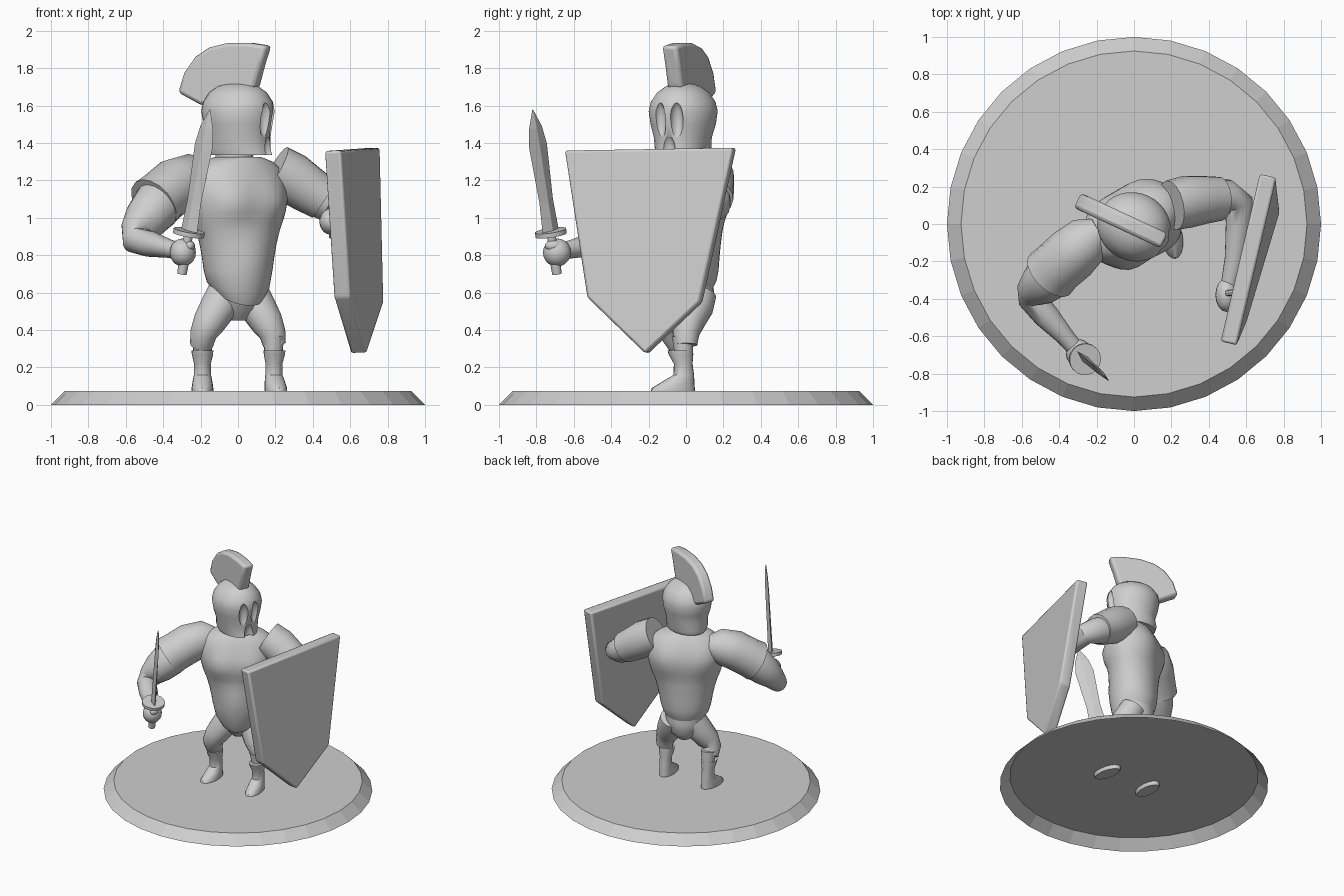
import bpy, bmesh, math
from mathutils import Vector, Matrix

cube = bpy.data.objects.get("Cube")
if cube:
    bpy.data.objects.remove(cube, do_unlink=True)

stone = bpy.data.materials.new("plain grey")
stone.use_nodes = True
GREY = (0.62, 0.62, 0.62, 1)
stone.diffuse_color = GREY
stone.node_tree.nodes["Principled BSDF"].inputs["Base Color"].default_value = GREY
parts = []


def finish(name, bm, bevel=0):
    bmesh.ops.recalc_face_normals(bm, faces=bm.faces)
    mesh = bpy.data.meshes.new(name)
    bm.to_mesh(mesh)
    bm.free()
    mesh.materials.append(stone)
    ob = bpy.data.objects.new(name, mesh)
    bpy.context.collection.objects.link(ob)
    if bevel:
        mod = ob.modifiers.new("edge", 'BEVEL')
        mod.width, mod.segments = bevel, 2
    parts.append(ob)
    return ob


def skin(name, rings, bevel=0, floor=True):
    """Bridge rings of points and cap the ends."""
    bm = bmesh.new()
    loops = [[bm.verts.new(p) for p in ring] for ring in rings]
    n = len(loops[0])
    for a, b in zip(loops, loops[1:]):
        for i in range(n):
            j = (i + 1) % n
            bm.faces.new((a[i], a[j], b[j], b[i]))
    if floor:
        bm.faces.new(loops[0])
    bm.faces.new(loops[-1])
    return finish(name, bm, bevel)


def loft(name, rows, frame=Matrix(), sides=20, dip=0, bumps=(), floor=True):
    """Stack ellipses given as (z, half width, half depth, y offset)."""
    rings = []
    for k, (z, rx, ry, cy) in enumerate(rows):
        ring = []
        for i in range(sides):
            a = math.tau * i / sides
            out = Vector((math.cos(a), math.sin(a), 0))
            drop = dip * max(0, -out.y) if k < 2 else 0
            p = Vector((rx * out.x, cy + ry * out.y, z - drop))
            for centre, height, radius in bumps:
                d = (p - Vector(centre)).length / radius
                p = p + out * height * math.exp(-d * d)
            ring.append(frame @ p)
        rings.append(ring)
    return skin(name, rings, floor=floor)


def tube(name, rows, sides=16):
    """Sweep a circle along (x, y, z, radius) points."""
    pts = [Vector(r[:3]) for r in rows]
    rings, quat, last = [], None, None
    for k, p in enumerate(pts):
        t = (pts[min(k + 1, len(pts) - 1)] - pts[max(k - 1, 0)]).normalized()
        quat = t.to_track_quat('Z', 'Y') if quat is None else last.rotation_difference(t) @ quat
        last = t
        rings.append([p + quat @ Vector((math.cos(math.tau * i / sides), math.sin(math.tau * i / sides), 0))
                      * rows[k][3] for i in range(sides)])
    return skin(name, rings)


def ball(name, loc, size, frame=Matrix()):
    bm = bmesh.new()
    mat = frame @ Matrix.Translation(loc) @ Matrix.Diagonal((*size, 1))
    bmesh.ops.create_uvsphere(bm, u_segments=16, v_segments=10, radius=1, matrix=mat)
    return finish(name, bm)


def turned(x, y, z, degrees):
    return Matrix.Translation((x, y, z)) @ Matrix.Rotation(math.radians(degrees), 4, 'Z')


# Round plinth, hollow underneath
loft("base", [(0, 1, 1, 0), (0.075, 0.925, 0.925, 0)], sides=32, floor=False)

# Cuirass with chest, shoulder blade and belly muscles
muscles = [((0, -0.17, 0.78), 0.02, 0.11)]
for s in (-1, 1):
    muscles += [((s * 0.12, -0.17, 1.08), 0.035, 0.1), ((s * 0.14, 0.16, 1.14), 0.03, 0.12)]
loft("cuirass", [(0.6, 0.13, 0.13, 0), (0.66, 0.17, 0.16, 0), (0.72, 0.188, 0.17, 0), (0.79, 0.2, 0.172, 0),
                 (0.86, 0.215, 0.175, 0), (0.93, 0.235, 0.178, 0), (0.98, 0.255, 0.18, 0),
                 (1.03, 0.27, 0.188, 0), (1.09, 0.283, 0.19, 0), (1.15, 0.288, 0.185, 0),
                 (1.21, 0.28, 0.17, 0), (1.26, 0.255, 0.15, 0), (1.3, 0.2, 0.13, 0), (1.325, 0.13, 0.11, 0)],
     turned(0, 0, 0, 30), sides=40, dip=0.07, bumps=muscles)
tube("neck", [(-0.02, 0, 1.25, 0.12), (-0.02, 0, 1.32, 0.1), (-0.01, -0.01, 1.42, 0.1)])

# Legs, trousers and boots
loft("hips", [(0.45, 0.05, 0.06, 0.03), (0.51, 0.12, 0.115, 0.03), (0.6, 0.15, 0.14, 0.01),
              (0.68, 0.155, 0.14, 0)], turned(0, 0, 0, 20))
for side, label, back in ((-1, "right", -0.04), (1, "left", 0.03)):
    x = side * 0.19
    tube(label + "_trouser", [(side * 0.07, 0.04 + back, 0.6, 0.095), (side * 0.1, 0.02 + back, 0.53, 0.1),
                              (side * 0.155, -0.02 + back, 0.44, 0.088), (side * 0.185, -0.03 + back, 0.38, 0.072),
                              (side * 0.195, -0.015 + back / 2, 0.32, 0.062)])
    tube(label + "_shin", [(x, -0.02, 0.37, 0.055), (x, -0.01, 0.25, 0.048)])
    loft(label + "_boot", [(0.045, 0.052, 0.11, -0.067), (0.06, 0.058, 0.122, -0.07), (0.09, 0.058, 0.115, -0.068),
                           (0.125, 0.053, 0.085, -0.04), (0.16, 0.046, 0.055, -0.012), (0.22, 0.045, 0.05, -0.015),
                           (0.27, 0.057, 0.066, -0.027), (0.29, 0.058, 0.068, -0.03)],
         turned(x, 0, 0, 10 if side > 0 else 0))

# Right arm, bent forward around the sword grip
tube("right_sleeve", [(-0.18, -0.04, 1.22, 0.08), (-0.24, -0.08, 1.215, 0.13), (-0.33, -0.16, 1.175, 0.148),
                      (-0.41, -0.23, 1.11, 0.146), (-0.45, -0.27, 1.075, 0.152)])
tube("right_arm", [(-0.33, -0.16, 1.16, 0.11), (-0.43, -0.265, 1.07, 0.135), (-0.495, -0.32, 0.99, 0.118),
                   (-0.54, -0.36, 0.93, 0.09), (-0.55, -0.4, 0.88, 0.072), (-0.47, -0.49, 0.86, 0.07),
                   (-0.37, -0.6, 0.835, 0.05), (-0.31, -0.67, 0.82, 0.045)])
ball("right_hand", (-0.295, -0.69, 0.815), (0.07, 0.075, 0.075))
ball("right_thumb", (-0.26, -0.71, 0.85), (0.03, 0.045, 0.03))

# Left arm, reaching behind the shield
tube("left_sleeve", [(0.2, 0.1, 1.26, 0.135), (0.29, 0.12, 1.21, 0.14), (0.38, 0.13, 1.15, 0.128),
                     (0.46, 0.135, 1.1, 0.118)])
tube("left_arm", [(0.25, 0.12, 1.2, 0.1), (0.4, 0.135, 1.12, 0.105), (0.5, 0.14, 1.07, 0.098),
                  (0.56, 0.11, 1.04, 0.08), (0.56, 0, 1.02, 0.07), (0.54, -0.18, 1, 0.055),
                  (0.51, -0.32, 0.98, 0.045)])
ball("left_hand", (0.495, -0.38, 0.98), (0.06, 0.09, 0.07))

# Helmet with eye holes and a mouth opening cut in, leaving a nose guard
head = turned(0, -0.015, 0, 65)
helmet = loft("helmet", [(1.335, 0.135, 0.18, -0.01), (1.37, 0.145, 0.18, 0), (1.43, 0.152, 0.172, -0.005),
                         (1.5, 0.172, 0.188, 0), (1.57, 0.182, 0.2, 0), (1.62, 0.17, 0.19, 0),
                         (1.67, 0.135, 0.158, 0), (1.705, 0.085, 0.11, 0), (1.72, 0.03, 0.05, 0)],
              head, sides=32)
cutters = [ball("eye_cutter", (s * 0.05, -0.195, 1.515), (0.036, 0.045, 0.105), head) for s in (-1, 1)]
cutters.append(ball("mouth_cutter", (0, -0.195, 1.36), (0.04, 0.045, 0.085), head))
bpy.context.view_layer.objects.active = helmet
for cutter in cutters:
    cutter.hide_render = True
    mod = helmet.modifiers.new("cut", 'BOOLEAN')
    mod.operation, mod.object, mod.solver = 'DIFFERENCE', cutter, 'EXACT'
    bpy.ops.object.modifier_apply(modifier=mod.name)
    parts.remove(cutter)
    bpy.data.objects.remove(cutter, do_unlink=True)

# Crest plate along the helmet, in (forward, height) points, thicker at its middle
outline = [(-0.34, 1.67), (-0.305, 1.775), (-0.24, 1.86), (-0.16, 1.91), (-0.05, 1.935), (0.08, 1.935),
           (0.185, 1.92), (0.15, 1.82), (0.115, 1.7), (0.05, 1.64), (-0.1, 1.62), (-0.2, 1.6)]
skin("crest", [[head @ Vector((w, -f, z)) for f, z in outline] for w in (-0.044, 0.044)], bevel=0.02)

# Sword: frame runs from pommel to tip, wide across the blade
pommel, tip = Vector((-0.3, -0.69, 0.7)), Vector((-0.15, -0.82, 1.58))
up = (tip - pommel).normalized()
wide = Vector((1, -1, 0))
wide = (wide - up * wide.dot(up)).normalized()
sword = Matrix((wide, up.cross(wide), up)).transposed().to_4x4()
sword.translation = pommel
loft("sword_blade", [(0.22, 0.062, 0.018, 0), (0.33, 0.056, 0.017, 0), (0.4, 0.052, 0.016, 0),
                     (0.7, 0.068, 0.014, 0), (0.8, 0.05, 0.011, 0), (0.9, 0.003, 0.003, 0)],
     sword, sides=4)
loft("sword_guard", [(0.213, 0.085, 0.085, 0), (0.238, 0.085, 0.085, 0)], sword)
loft("sword_grip", [(0, 0.026, 0.026, 0), (0.04, 0.028, 0.028, 0), (0.22, 0.024, 0.024, 0)], sword, sides=12)

# Shield: slab tapering to a point
face = [Vector(p) for p in ((0.55, -0.65, 1.36), (0.76, 0.25, 1.375), (0.782, 0.07, 0.55),
                            (0.69, -0.22, 0.275), (0.6, -0.53, 0.575))]
inward = Vector((-0.97, 0.227, -0.03)) * 0.09
skin("shield", [face, [p + inward for p in face]], bevel=0.014)
tube("shield_grip", [(0.57, -0.36, 1.1, 0.016), (0.5, -0.37, 1.06, 0.016), (0.5, -0.37, 0.9, 0.016),
                     (0.58, -0.36, 0.86, 0.016)], sides=8)

# Smooth the rounded forms, keep hard edges
bpy.ops.object.select_all(action='DESELECT')
for ob in parts:
    ob.select_set(ob.name not in {"base", "sword_blade"})
bpy.context.view_layer.objects.active = helmet
bpy.ops.object.shade_smooth_by_angle(angle=math.radians(40))
